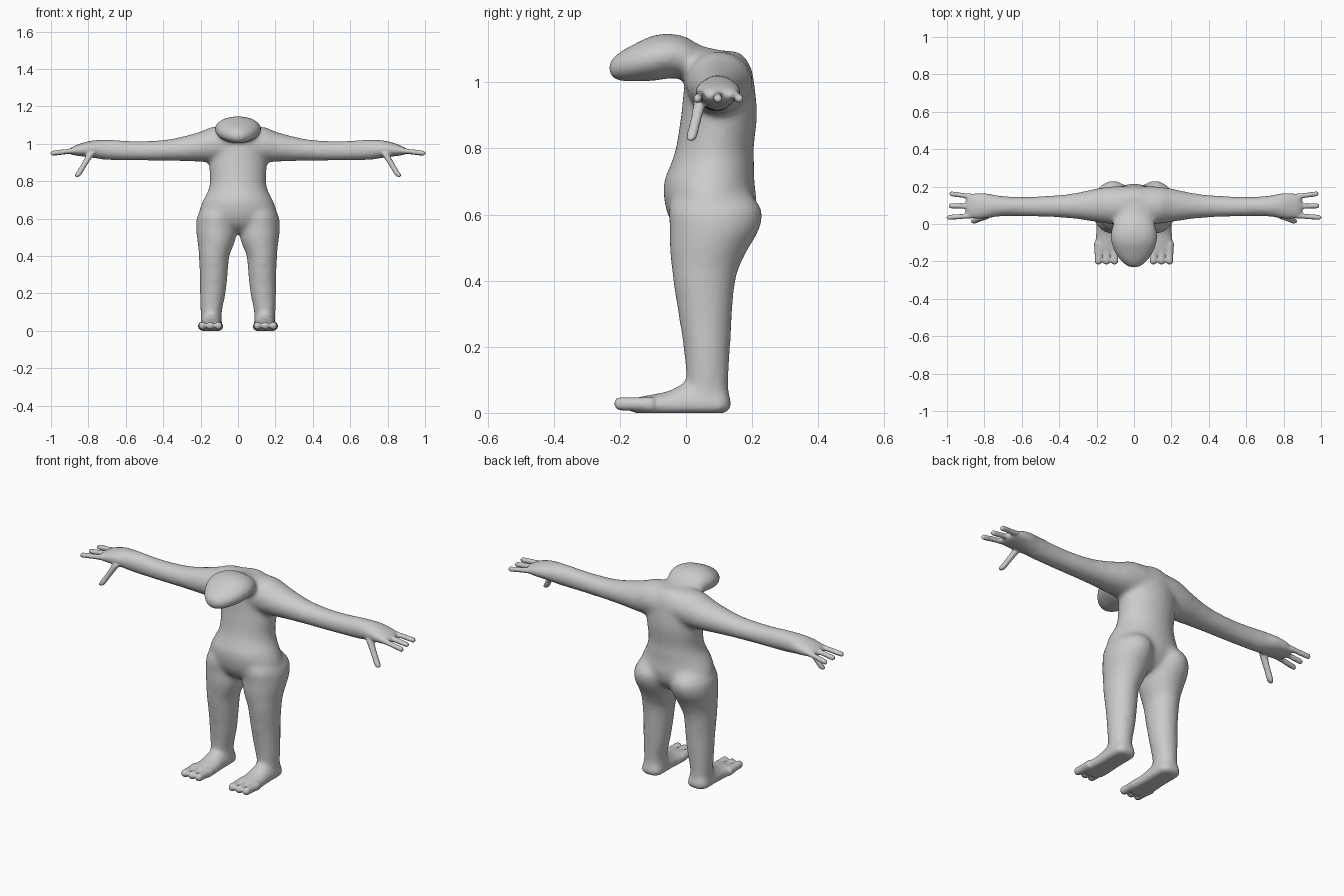
import bpy, bmesh, math
from mathutils import Vector

old = bpy.data.objects.get("Cube")
if old:
    bpy.data.objects.remove(old, do_unlink=True)

SIDES = 32
STEPS = 5


def spline(a, b, c, d, t):
    """Catmull-Rom blend between sections b and c."""
    return [0.5 * (2 * q + (r - p) * t + (2 * p - 5 * q + 4 * r - s) * t * t
                   + (3 * q - p - 3 * r + s) * t ** 3)
            for p, q, r, s in zip(a, b, c, d)]


def smooth_sections(sections):
    padded = [sections[0]] + sections + [sections[-1]]
    out = []
    for i in range(len(sections) - 1):
        out += [spline(*padded[i:i + 4], k / STEPS) for k in range(STEPS)]
    return out + [list(sections[-1])]


def loft(bm, sections, u, v, floor=None):
    """Skin elliptical sections (x, y, z, radius along u, radius along v)."""
    rings = []
    for x, y, z, ru, rv in smooth_sections(sections):
        ring = []
        for k in range(SIDES):
            a = math.tau * k / SIDES
            p = Vector((x, y, z)) + u * (ru * math.cos(a)) + v * (rv * math.sin(a))
            if floor is not None:
                p.z = max(p.z, floor)
            ring.append(bm.verts.new(p))
        rings.append(ring)
    faces = [bm.faces.new((lo[k], lo[k - 1], hi[k - 1], hi[k]))
             for lo, hi in zip(rings, rings[1:]) for k in range(SIDES)]
    faces += [bm.faces.new(rings[0]), bm.faces.new(rings[-1])]
    bmesh.ops.recalc_face_normals(bm, faces=faces)


def digit(bm, start, end, radius, u, v):
    """A finger or toe with a rounded tip."""
    a, b = Vector(start), Vector(end)
    along = (b - a).normalized()
    sections = [(*a, radius * 1.2, radius * 1.2), (*a.lerp(b, 0.5), radius, radius)]
    for back, size in ((1, 1), (0.5, 0.87), (0.15, 0.5), (0, 0.15)):
        sections.append((*(b - along * radius * back), radius * size, radius * size))
    loft(bm, sections, u, v)


def fuse(bm, name, voxel, rounds, inflate):
    """Merge overlapping volumes into one softly blended mesh."""
    mesh = bpy.data.meshes.new(name)
    bm.to_mesh(mesh)
    bm.free()
    obj = bpy.data.objects.new(name, mesh)
    bpy.context.collection.objects.link(obj)
    remesh = obj.modifiers.new("Merge", 'REMESH')
    remesh.mode = 'VOXEL'
    remesh.voxel_size = voxel
    soften = obj.modifiers.new("Soften", 'SMOOTH')
    soften.factor = 0.5
    soften.iterations = rounds
    swell = obj.modifiers.new("Swell", 'DISPLACE')
    swell.mid_level = 0
    swell.strength = inflate
    bpy.context.view_layer.update()
    graph = bpy.context.evaluated_depsgraph_get()
    result = bpy.data.meshes.new_from_object(obj.evaluated_get(graph))
    bpy.data.objects.remove(obj, do_unlink=True)
    return result


X, Y, Z = Vector((1, 0, 0)), Vector((0, 1, 0)), Vector((0, 0, 1))
core = bmesh.new()

# Torso: height, depth centre, half width, half depth
torso = [(1.09, .11, .06, .05), (1.05, .11, .12, .08), (1, .102, .145, .1),
         (.9, .1, .15, .11), (.8, .087, .145, .113), (.75, .08, .155, .122),
         (.7, .07, .18, .132), (.65, .073, .2, .135), (.6, .075, .2, .125),
         (.56, .075, .17, .1), (.53, .075, .1, .06)]
loft(core, [(0, y, z, rx, ry) for z, y, rx, ry in torso], X, Y)

# Neck and long forward head: depth, height, half width, half height
head = [(.12, 1.04, .08, .05), (.04, 1.053, .092, .055), (0, 1.073, .108, .06),
        (-.05, 1.08, .12, .063), (-.1, 1.073, .118, .064), (-.15, 1.061, .1, .053),
        (-.19, 1.05, .072, .043), (-.22, 1.043, .04, .027), (-.232, 1.042, .012, .01)]
loft(core, [(0, y, z, rx, rz) for y, z, rx, rz in head], X, Z)

# Arm to palm: x, y, z, half depth, half height
arm = [(0, .1, 1, .1, .09), (.13, .1, .997, .095, .09), (.2, .1, .985, .085, .076),
       (.3, .097, .973, .067, .061), (.4, .095, .965, .056, .051),
       (.55, .093, .963, .049, .048), (.7, .095, .968, .05, .05),
       (.78, .097, .972, .063, .042), (.84, .095, .968, .07, .03),
       (.885, .095, .962, .064, .018), (.9, .095, .96, .04, .01)]

# Leg: x, y, z, half width, half depth
leg = [(.1, .075, .68, .06, .09), (.11, .088, .62, .1, .135), (.115, .087, .56, .105, .132),
       (.115, .07, .5, .1, .115), (.12, .06, .45, .088, .1), (.128, .055, .4, .077, .09),
       (.13, .058, .3, .07, .077), (.135, .063, .2, .064, .067),
       (.143, .065, .1, .052, .06), (.142, .066, .04, .052, .06)]

# Foot: depth, half width, top height
foot = [(.13, .035, .045), (.105, .054, .075), (0, .054, .085), (-.05, .059, .062),
        (-.12, .067, .048), (-.155, .06, .04), (-.17, .045, .03)]

for side in (1, -1):
    loft(core, [(side * x, *rest) for x, *rest in arm], Y, Z)
    loft(core, [(side * x, *rest) for x, *rest in leg], X, Y, 0.004)
    loft(core, [(side * .143, y, .02, rx, top - .02) for y, rx, top in foot], X, Z, 0.002)

body_mesh = fuse(core, "core", 0.013, 10, 0.004)

# Fingers, thumbs and toes join the blended core
whole = bmesh.new()
whole.from_mesh(body_mesh)
bpy.data.meshes.remove(body_mesh)
for side in (1, -1):
    for y0, y1, reach in ((.143, .163, .988), (.095, .097, .992), (.047, .034, 1.002)):
        digit(whole, (side * .84, y0, .968), (side * reach, y1, .949), .013, Y, Z)
    digit(whole, (side * .785, .045, .95), (side * .863, .014, .822), .016, X, Y)
    for x in (.19, .147, .104):
        digit(whole, (side * x, -.1, .025), (side * x, -.217, .028), .02, X, Z)

mesh = fuse(whole, "body", 0.007, 4, 0.001)
for vert in mesh.vertices:
    vert.co.z = max(vert.co.z, 0)
body = bpy.data.objects.new("body", mesh)
bpy.context.collection.objects.link(body)

# Single plain grey
grey = bpy.data.materials.new("plain grey")
grey.use_nodes = True
colour = (0.6, 0.6, 0.6, 1)
grey.diffuse_color = colour
grey.node_tree.nodes["Principled BSDF"].inputs["Base Color"].default_value = colour
mesh.materials.clear()
mesh.materials.append(grey)
mesh.polygons.foreach_set("material_index", [0] * len(mesh.polygons))
mesh.polygons.foreach_set("use_smooth", [True] * len(mesh.polygons))
mesh.update()
